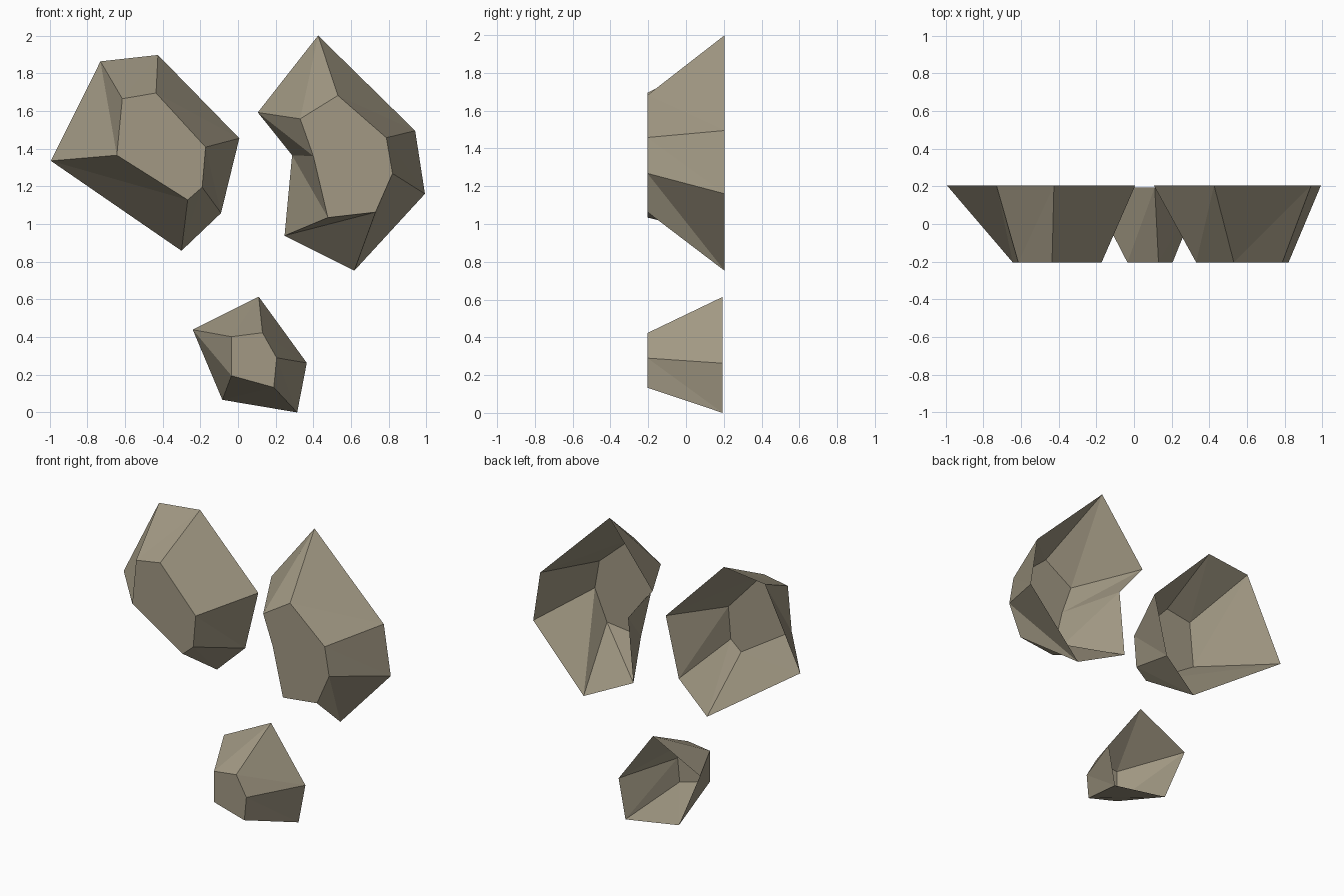
import bpy
import bmesh

if "Cube" in bpy.data.objects:
    bpy.data.objects.remove(bpy.data.objects["Cube"])

# Warm grey rock colour
rock = bpy.data.materials.new("rock")
rock.diffuse_color = (0.36, 0.318, 0.23, 1.0)
rock.use_nodes = True
rock.node_tree.nodes["Principled BSDF"].inputs["Base Color"].default_value = rock.diffuse_color


def stone(name, rim, face, back_y, front_y=-0.204):
    """Open-backed faceted stone: a wide back rim tapering to a flat front face."""
    bm = bmesh.new()
    back = [bm.verts.new((x, back_y, z)) for x, z in rim]
    front = [bm.verts.new((x, front_y, z)) for x, z in face]
    cap = bm.faces.new(front)
    n = len(rim)
    for i in range(n):
        j = (i + 1) % n
        # each slightly twisted side is split along the same diagonal
        bm.faces.new((back[i], back[j], front[i]))
        bm.faces.new((back[j], front[j], front[i]))
    bmesh.ops.recalc_face_normals(bm, faces=bm.faces)
    # make the front face point towards -y
    bm.normal_update()
    if cap.normal.y > 0:
        bmesh.ops.reverse_faces(bm, faces=bm.faces)
    mesh = bpy.data.meshes.new(name)
    bm.to_mesh(mesh)
    bm.free()
    mesh.materials.append(rock)
    obj = bpy.data.objects.new(name, mesh)
    bpy.context.collection.objects.link(obj)
    return obj


# Upper left stone, six sides
stone("left_stone",
      [(-0.73, 1.863), (-0.425, 1.897), (0.007, 1.455), (-0.09, 1.058),
       (-0.30, 0.858), (-0.993, 1.335)],
      [(-0.614, 1.665), (-0.435, 1.695), (-0.172, 1.408), (-0.19, 1.195),
       (-0.267, 1.128), (-0.643, 1.365)], 0.205)

# Upper right stone, seven sides with a notch on its inner edge
stone("right_stone",
      [(0.425, 2.0), (0.94, 1.495), (0.992, 1.16), (0.617, 0.752),
       (0.247, 0.938), (0.287, 1.365), (0.105, 1.592)],
      [(0.53, 1.682), (0.787, 1.458), (0.82, 1.268), (0.73, 1.063),
       (0.477, 1.034), (0.40, 1.36), (0.33, 1.558)], 0.205)

# Small lower stone, five sides
stone("small_stone",
      [(0.11, 0.614), (0.365, 0.263), (0.314, 0.0), (-0.083, 0.067),
       (-0.24, 0.439)],
      [(0.13, 0.423), (0.205, 0.29), (0.19, 0.133), (-0.035, 0.195),
       (-0.035, 0.402)], 0.194)
